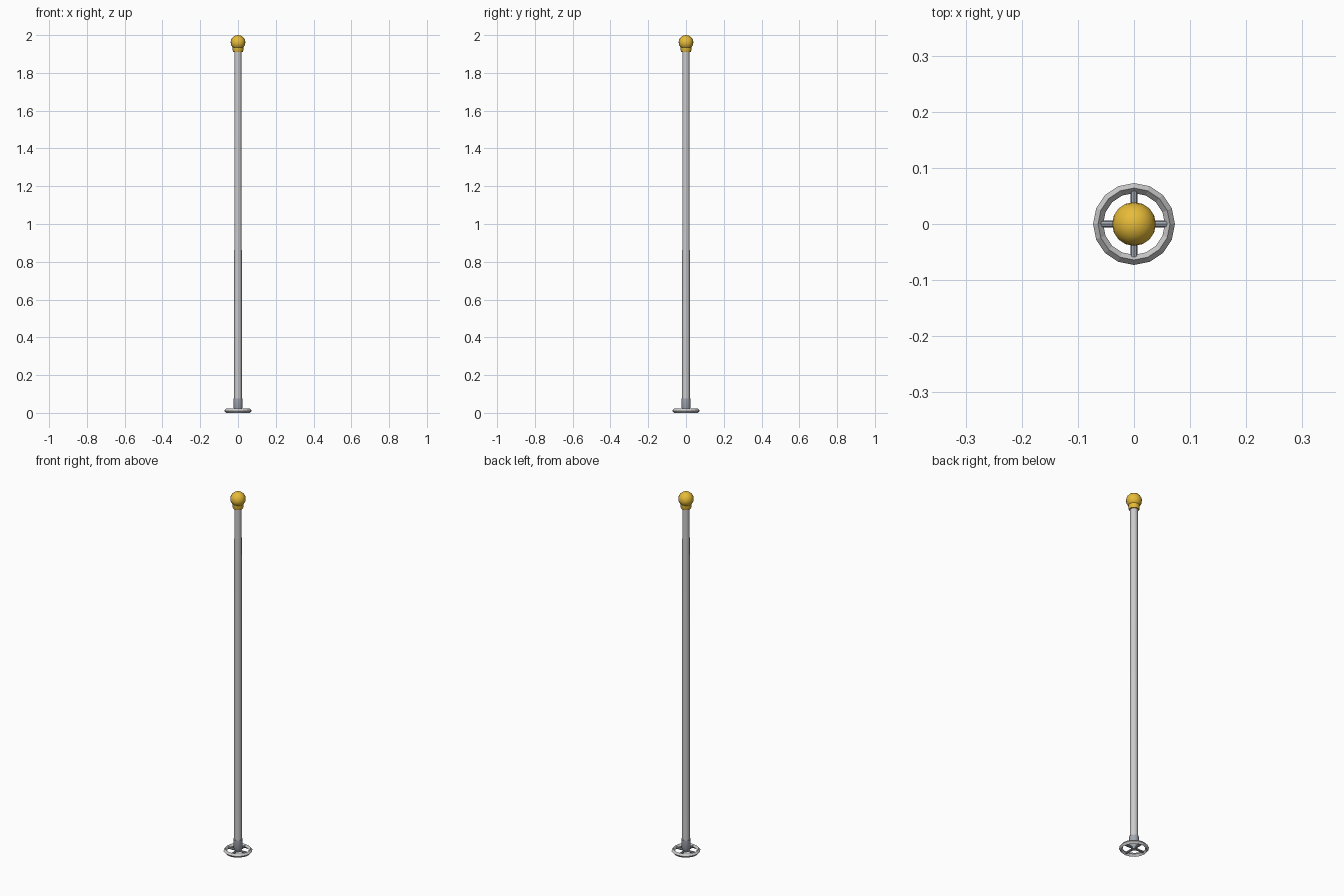
import bpy, bmesh, math

if "Cube" in bpy.data.objects:
    bpy.data.objects.remove(bpy.data.objects["Cube"])

def material(name, rgb):
    m = bpy.data.materials.new(name)
    m.diffuse_color = (*rgb, 1)
    m.use_nodes = True
    m.node_tree.nodes["Principled BSDF"].inputs["Base Color"].default_value = m.diffuse_color
    return m

gold = material("gold", (0.80, 0.50, 0.04))
steel = material("steel", (0.36, 0.39, 0.44))

def lathe(name, profile, sides, mat=None, closed=False, smooth=False):
    """Revolve (radius, z) points around z."""
    bm = bmesh.new()
    rings = []
    for r, z in profile:
        if r == 0:
            rings.append([bm.verts.new((0, 0, z))] * sides)
        else:
            rings.append([bm.verts.new((r * math.cos(a), r * math.sin(a), z))
                          for a in (2 * math.pi * i / sides for i in range(sides))])
    pairs = list(zip(rings, rings[1:])) + ([(rings[-1], rings[0])] if closed else [])
    for lo, hi in pairs:
        for i in range(sides):
            j = (i + 1) % sides
            bm.faces.new(list(dict.fromkeys((lo[i], lo[j], hi[j], hi[i]))))
    bmesh.ops.recalc_face_normals(bm, faces=bm.faces)
    me = bpy.data.meshes.new(name)
    bm.to_mesh(me)
    bm.free()
    ob = bpy.data.objects.new(name, me)
    bpy.context.collection.objects.link(ob)
    if mat:
        me.materials.append(mat)
    if smooth:
        bpy.context.view_layer.objects.active = ob
        ob.select_set(True)
        bpy.ops.object.shade_smooth_by_angle(angle=math.radians(35))
        ob.select_set(False)
    return ob

# Shaft, with a slight taper
lathe("shaft", [(0, 0.06), (0.0205, 0.06), (0.019, 1.92), (0, 1.92)], 16, smooth=True)

# Lower sleeve, narrowing into the ring hub
lathe("lower_sleeve", [(0, 0.004), (0.012, 0.004), (0.024, 0.03),
                       (0.024, 0.075), (0, 0.075)], 16, steel, smooth=True)

# Foot ring with a diamond cross-section
lathe("foot_ring", [(0.073, 0.011), (0.064, 0.022), (0.055, 0.011), (0.064, 0.0)],
      16, closed=True)

# Crossed spokes
for name, rot in (("spoke_x", (0, math.pi / 2, 0)), ("spoke_y", (math.pi / 2, 0, 0))):
    bpy.ops.mesh.primitive_cylinder_add(vertices=8, radius=0.006, depth=0.118,
                                        location=(0, 0, 0.011), rotation=rot)
    spoke = bpy.context.object
    spoke.name = name
    spoke.data.materials.append(steel)

# Gold collar and ball grip
lathe("grip_collar", [(0, 1.91), (0.025, 1.91), (0.028, 1.918), (0.028, 1.935), (0, 1.935)],
      16, gold, smooth=True)
bpy.ops.mesh.primitive_uv_sphere_add(segments=16, ring_count=10, radius=0.039,
                                     location=(0, 0, 1.961))
ball = bpy.context.object
ball.name = "ball_grip"
ball.data.materials.append(gold)
bpy.ops.object.shade_smooth_by_angle(angle=math.radians(40))
